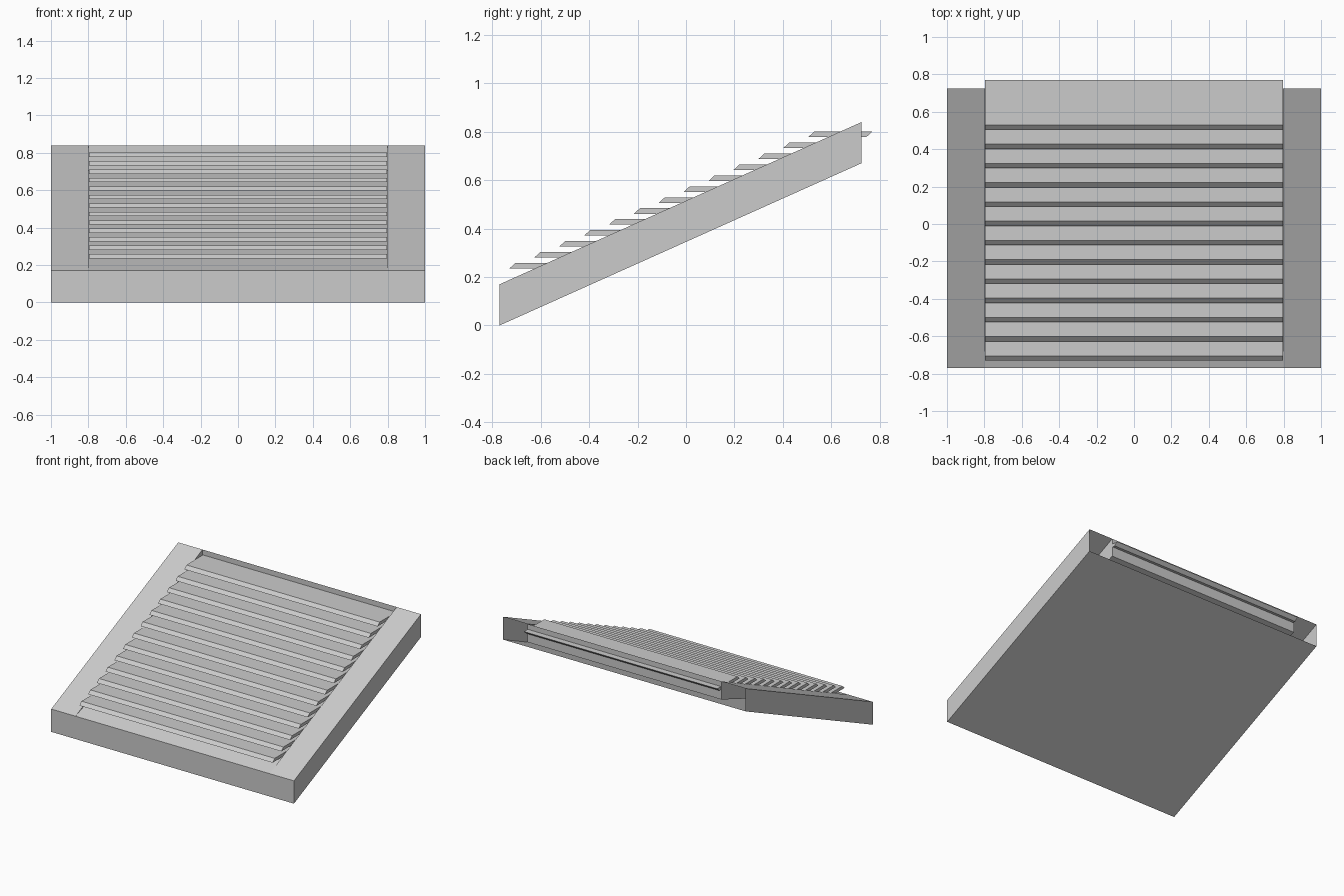
import bpy
import bmesh

cube = bpy.data.objects.get("Cube")
if cube:
    bpy.data.objects.remove(cube, do_unlink=True)

grey = bpy.data.materials.new("plain_grey")
grey.use_nodes = True
colour = (0.6, 0.6, 0.6, 1)
grey.diffuse_color = colour
grey.node_tree.nodes["Principled BSDF"].inputs["Base Color"].default_value = colour


def finish(name, bm):
    mesh = bpy.data.meshes.new(name)
    bm.to_mesh(mesh)
    bm.free()
    mesh.materials.append(grey)
    obj = bpy.data.objects.new(name, mesh)
    bpy.context.collection.objects.link(obj)
    return obj


# Overall layout
HALF, INNER = 1.0, 0.8
FRONT, BACK = -0.77, 0.725
RISE, THICK = 0.67, 0.17
FLOOR_BACK = 0.705

# Sloped casing: a shell open at the back, with a wedge-shaped pocket in its top
bm = bmesh.new()


def row(y, z, xs):
    return [bm.verts.new((x, y, z)) for x in xs]


sides = (-HALF, HALF)
edges = (-HALF, -INNER, INNER, HALF)
low_front = row(FRONT, 0, sides)
low_back = row(BACK, RISE, sides)
top_front = row(FRONT, THICK, edges)
top_back = row(BACK, RISE + THICK, edges)
floor_back = row(BACK, FLOOR_BACK, (-INNER, INNER))

bm.faces.new((low_front[0], low_back[0], low_back[1], low_front[1]))   # underside
bm.faces.new((low_front[0], low_front[1], *reversed(top_front)))       # front end
bm.faces.new((low_front[0], top_front[0], top_back[0], low_back[0]))   # outer sides
bm.faces.new((low_front[1], low_back[1], top_back[3], top_front[3]))
for i in (0, 2):                                                       # rail tops
    bm.faces.new((top_front[i], top_front[i + 1], top_back[i + 1], top_back[i]))
bm.faces.new((top_front[1], floor_back[0], top_back[1]))               # pocket walls
bm.faces.new((top_front[2], top_back[2], floor_back[1]))
bm.faces.new((top_front[1], top_front[2], floor_back[1], floor_back[0]))  # pocket floor
bm.faces.new((floor_back[0], floor_back[1], top_back[2], top_back[1]))    # pocket end
finish("casing", bm)

# Steps: flat treads with slanted front and back faces
COUNT, DEPTH, SLANT, HEIGHT = 13, 0.24, 0.025, 0.023
STEP_HALF = 0.796
for k in range(COUNT):
    y = -0.73 + k * 1.235 / (COUNT - 1)
    z = 0.235 + k * 0.543 / (COUNT - 1)
    bm = bmesh.new()
    profile = ((y, z), (y + DEPTH, z),
               (y + DEPTH + SLANT, z + HEIGHT), (y + SLANT, z + HEIGHT))
    face = bm.faces.new([bm.verts.new((-STEP_HALF, py, pz)) for py, pz in profile])
    extruded = bmesh.ops.extrude_face_region(bm, geom=[face])["geom"]
    moved = [v for v in extruded if isinstance(v, bmesh.types.BMVert)]
    bmesh.ops.translate(bm, verts=moved, vec=(2 * STEP_HALF, 0, 0))
    bmesh.ops.recalc_face_normals(bm, faces=bm.faces)
    finish(f"step_{k + 1}", bm)
